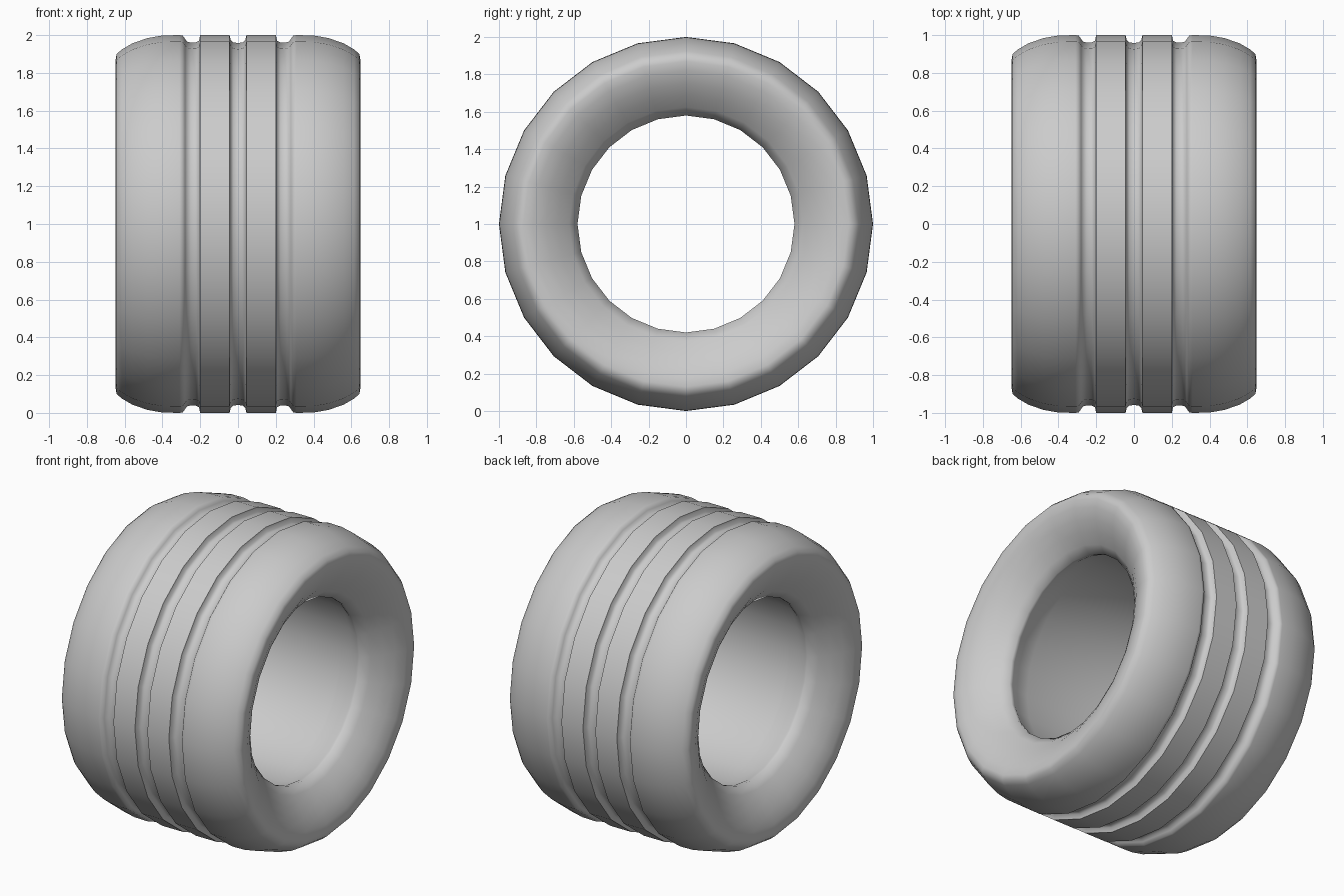
import bpy, bmesh, math

if "Cube" in bpy.data.objects:
    bpy.data.objects.remove(bpy.data.objects["Cube"])

SEGMENTS = 24
CENTER_Z = 1.0

# One half of the tire section as (x, radius), from tread middle to bore middle
half = [
    (0.0, 0.958), (0.025, 0.962), (0.038, 0.972), (0.045, 1.0),    # centre groove
    (0.2, 1.0), (0.207, 0.97), (0.225, 0.961), (0.25, 0.96),       # side groove
    (0.27, 0.966), (0.28, 0.98), (0.293, 0.998), (0.31, 1.0),
    (0.4, 0.998), (0.48, 0.984), (0.56, 0.956), (0.615, 0.924),    # shoulder
    (0.643, 0.9), (0.648, 0.87), (0.64, 0.82), (0.61, 0.75),       # sidewall
    (0.57, 0.688), (0.52, 0.625), (0.475, 0.58),                   # funnel and lip
    (0.45, 0.584), (0.39, 0.615), (0.3, 0.63), (0.0, 0.635),       # hollowed bore
]
mirrored = [(-x, r) for x, r in reversed(half[1:-1])]
profile = half + mirrored

# Revolve the closed section around the x axis
bm = bmesh.new()
rings = []
for i in range(SEGMENTS):
    a = 2 * math.pi * i / SEGMENTS
    rings.append([bm.verts.new((x, r * math.cos(a), CENTER_Z + r * math.sin(a)))
                  for x, r in profile])
count = len(profile)
for i in range(SEGMENTS):
    here, there = rings[i], rings[(i + 1) % SEGMENTS]
    for j in range(count):
        k = (j + 1) % count
        bm.faces.new((here[j], here[k], there[k], there[j]))
bmesh.ops.recalc_face_normals(bm, faces=bm.faces)

mesh = bpy.data.meshes.new("tire")
bm.to_mesh(mesh)
bm.free()
tire = bpy.data.objects.new("tire", mesh)
bpy.context.collection.objects.link(tire)

# Plain grey rubber
rubber = bpy.data.materials.new("grey rubber")
rubber.diffuse_color = (0.6, 0.6, 0.6, 1)
rubber.use_nodes = True
rubber.node_tree.nodes["Principled BSDF"].inputs["Base Color"].default_value = rubber.diffuse_color
mesh.materials.append(rubber)

# Smooth curves, crisp groove edges
bpy.context.view_layer.objects.active = tire
tire.select_set(True)
bpy.ops.object.shade_smooth_by_angle(angle=math.radians(62))
